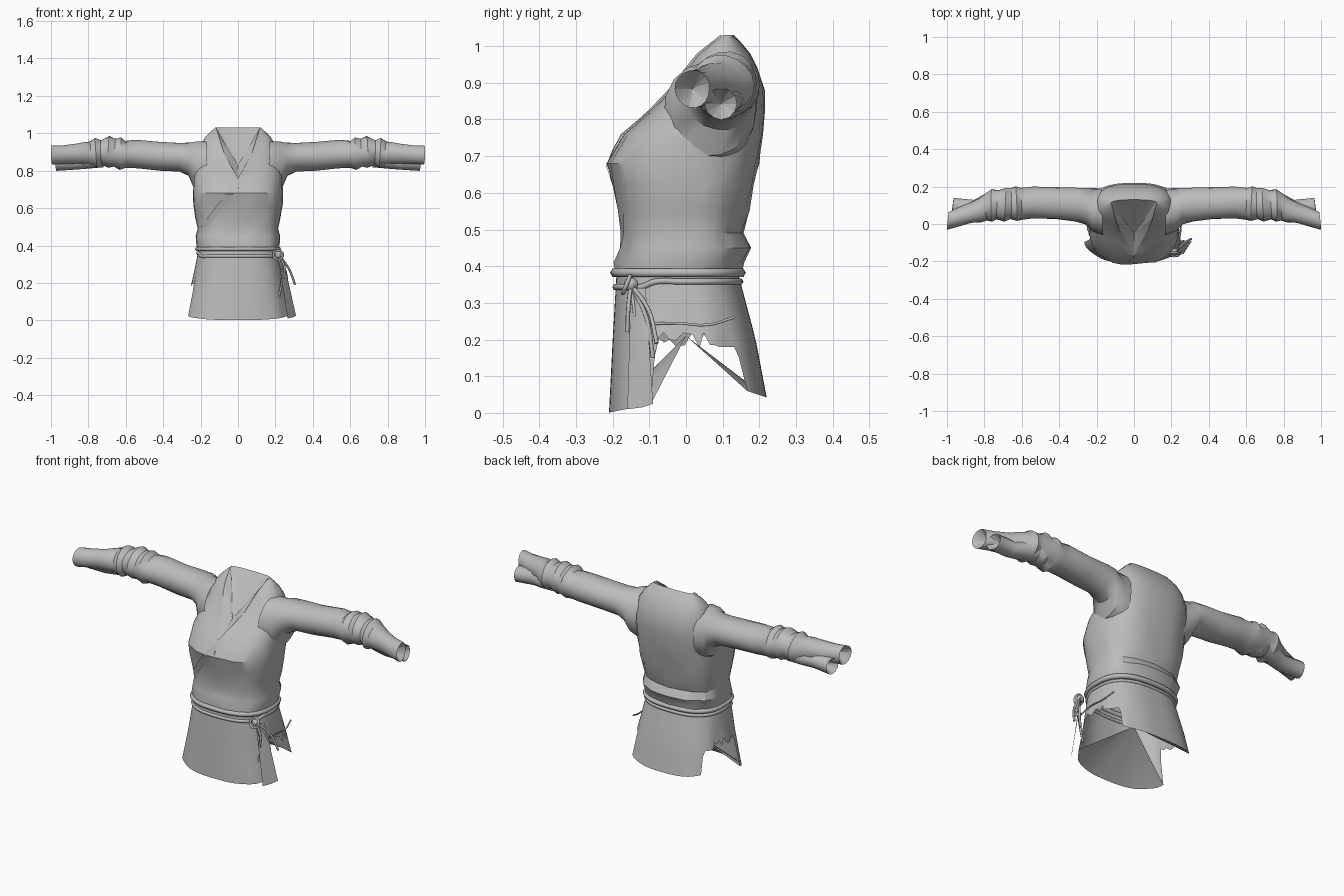
import bpy, bmesh, math, random
from mathutils import Vector

random.seed(4)
if "Cube" in bpy.data.objects:
    bpy.data.objects.remove(bpy.data.objects["Cube"])

cloth = bpy.data.materials.new("grey_cloth")
cloth.use_nodes = True
cloth.diffuse_color = (0.5, 0.5, 0.5, 1)
cloth.node_tree.nodes["Principled BSDF"].inputs["Base Color"].default_value = (0.5, 0.5, 0.5, 1)


def finish(obj, angle=30):
    obj.data.materials.append(cloth)
    bpy.ops.object.select_all(action="DESELECT")
    obj.select_set(True)
    bpy.context.view_layer.objects.active = obj
    bpy.ops.object.shade_smooth_by_angle(angle=math.radians(angle))


def loft(name, rings, closed=True, angle=30):
    """Skin a list of equal-length point rings."""
    bm = bmesh.new()
    rows = [[bm.verts.new(p) for p in ring] for ring in rings]
    for a, b in zip(rows, rows[1:]):
        n = len(a)
        for i in range(n if closed else n - 1):
            j = (i + 1) % n
            bm.faces.new((a[i], a[j], b[j], b[i]))
    bmesh.ops.remove_doubles(bm, verts=bm.verts, dist=0.0005)
    bmesh.ops.recalc_face_normals(bm, faces=bm.faces)
    mesh = bpy.data.meshes.new(name)
    bm.to_mesh(mesh)
    bm.free()
    obj = bpy.data.objects.new(name, mesh)
    bpy.context.collection.objects.link(obj)
    finish(obj, angle)


def fan(name, loop, apex, closed=True):
    """Join an edge to one point with radiating folds."""
    loft(name, [loop, [apex] * len(loop)], closed, angle=15)


def cord(name, points, radius=0.005, cyclic=False):
    curve = bpy.data.curves.new(name, "CURVE")
    curve.dimensions = "3D"
    curve.bevel_depth = radius
    curve.bevel_resolution = 1
    curve.resolution_u = 4
    curve.use_fill_caps = True
    spline = curve.splines.new("BEZIER")
    spline.bezier_points.add(len(points) - 1)
    for bp, p in zip(spline.bezier_points, points):
        bp.co = p
        bp.handle_left_type = bp.handle_right_type = "AUTO"
    spline.use_cyclic_u = cyclic
    obj = bpy.data.objects.new(name, curve)
    bpy.context.collection.objects.link(obj)
    obj.data.materials.append(cloth)


P = 0.77  # squareness of the body section


def spow(v):
    return math.copysign(abs(v) ** P, v)


def oval(a, y0, y1, t):
    """Point on a squarish oval; t = 0 is the front centre."""
    return a * spow(math.sin(t)), (y0 + y1) / 2 - (y1 - y0) / 2 * spow(math.cos(t))


def lerp_rows(rows, key):
    """Interpolate rows sorted by their first value."""
    for r, s in zip(rows, rows[1:]):
        if key <= s[0]:
            f = max(0, (key - r[0]) / (s[0] - r[0]))
            return [u + (v - u) * f for u, v in zip(r, s)]
    return rows[-1]


# Torso: height, half width, front, back, half neck gap
TORSO = [
    (0.37, 0.215, -0.19, 0.145, 0), (0.41, 0.222, -0.195, 0.155, 0),
    (0.45, 0.225, -0.18, 0.172, 0), (0.49, 0.215, -0.178, 0.155, 0),
    (0.55, 0.228, -0.185, 0.17, 0), (0.62, 0.238, -0.2, 0.185, 0),
    (0.68, 0.24, -0.215, 0.2, 0), (0.76, 0.238, -0.17, 0.21, 0.004),
    (0.82, 0.23, -0.1, 0.215, 0.035), (0.88, 0.215, -0.045, 0.215, 0.067),
    (0.94, 0.2, 0.0, 0.195, 0.095), (0.98, 0.175, 0.03, 0.175, 0.107),
    (1.01, 0.145, 0.065, 0.15, 0.115), (1.03, 0.122, 0.09, 0.13, 0.118)]
rings = []
for z, a, y0, y1, gap in TORSO:
    t0 = math.asin((gap / a) ** (1 / P))
    ring = []
    for i in range(33):
        t = t0 + (2 * math.pi - 2 * t0) * i / 32
        x, y = oval(a, y0, y1, t)
        dent = 0.006 * random.uniform(-1, 1) if gap == 0 and 0 < i < 32 else 0
        ring.append((x * (1 + dent), y + dent, z))
    rings.append(ring)
loft("tunic_body", rings, closed=False, angle=30)

# Lining inside the V of the neck
neck = rings[7:]
fan("neck_lining", [r[0] for r in neck] + neck[-1] + [r[-1] for r in reversed(neck)], (0, -0.05, 0.83))


def front_y(x, z):
    _, a, y0, y1, _ = lerp_rows(TORSO, z)
    t = math.asin(min(1, abs(x) / a) ** (1 / P))
    return oval(a, y0, y1, t)[1]


# Wrapped collar edges following the chest
def collar(name, path, width):
    strips = []
    for (x0, z0), (x1, z1) in zip(path, path[1:]):
        for k in range(7):
            x, z = x0 + (x1 - x0) * k / 6, z0 + (z1 - z0) * k / 6
            wide = width * min(1, (1.035 - z) * 8)
            strips.append([(x + wide * w, front_y(x + wide * w, z) - 0.003 - 0.004 * (1 - w), z)
                           for w in (0, 0.5, 1)])
    loft(name, strips, closed=False)


collar("wrap_edge", [(0.116, 1.03), (0.07, 0.88), (0.0, 0.76), (-0.2, 0.5)], 0.04)
collar("under_edge", [(-0.116, 1.03), (-0.07, 0.88), (-0.005, 0.77)], -0.03)

# Skirt: long front and back panels, cut short and ragged at both sides
SKIRT = [(0, 0.29, -0.21, 0.228), (0.2, 0.245, -0.2, 0.19), (0.37, 0.213, -0.19, 0.145)]
HEM = [(-0.21, 0), (-0.09, 0.025), (-0.08, 0.2), (0.09, 0.2),
       (0.1, 0.18), (0.155, 0.18), (0.165, 0.06), (0.22, 0.04)]
COLS, STEPS = 96, 7
skirt = [[] for _ in range(STEPS + 1)]
for i in range(COLS):
    t = 2 * math.pi * i / COLS
    hem = lerp_rows(HEM, oval(0.26, -0.205, 0.215, t)[1])[1]
    if 0.19 < hem < 0.21:
        hem += random.uniform(-0.025, 0.025)
    for s in range(STEPS + 1):
        z = 0.37 + (hem - 0.37) * s / STEPS
        _, a, y0, y1 = lerp_rows(SKIRT, z)
        x, y = oval(a, y0, y1, t)
        pleat = 1 + 0.015 * math.sin(t * 11) * (s / STEPS) ** 2
        skirt[s].append((x * pleat, y, z))
loft("skirt", skirt, angle=25)

# Linings of the two long panels, gathered to one point; the sides stay open
for name, sign in (("front_lining", -1), ("back_lining", 1)):
    edge = sorted(p for p in skirt[-1] if p[2] < 0.075 and p[1] * sign > 0)
    fan(name, edge, (0, 0, 0.21), closed=False)

# Belt: a rolled band with a thinner one below
for name, z, r, grow, sag in (("belt_upper", 0.382, 0.013, 0.002, 0), ("belt_lower", 0.358, 0.009, 0, 0.015)):
    pts = []
    for i in range(24):
        x, y = oval(0.215 + grow, -0.192 - grow, 0.148 + grow, 2 * math.pi * i / 24)
        pts.append((x, y, z - sag * (y < -0.1)))
    cord(name, pts, r, True)

# Sleeves: x, bottom, top, front, back
SLEEVE = [
    (0.17, 0.67, 0.96, -0.06, 0.19), (0.23, 0.7, 0.955, -0.04, 0.19),
    (0.26, 0.77, 0.95, 0.0, 0.195), (0.31, 0.795, 0.95, 0.015, 0.195),
    (0.42, 0.8, 0.955, 0.025, 0.195), (0.54, 0.81, 0.965, 0.03, 0.2),
    (0.6, 0.815, 0.96, 0.025, 0.195), (0.63, 0.805, 0.98, 0.015, 0.2),
    (0.66, 0.82, 0.97, 0.025, 0.19), (0.69, 0.815, 0.985, 0.015, 0.195),
    (0.73, 0.83, 0.965, 0.025, 0.18), (0.76, 0.815, 0.975, 0.01, 0.185),
    (0.79, 0.825, 0.955, 0.02, 0.165), (0.82, 0.83, 0.955, 0.01, 0.14),
    (0.87, 0.835, 0.945, 0.005, 0.115), (0.94, 0.835, 0.935, -0.015, 0.09),
    (0.995, 0.832, 0.935, -0.03, 0.065)]
DRAPE = [
    (0.72, 0.82, 0.93, 0.06, 0.17), (0.8, 0.81, 0.91, 0.045, 0.155),
    (0.86, 0.805, 0.89, 0.04, 0.13), (0.97, 0.8, 0.885, 0.05, 0.14)]


def tube(name, rows, side, n, wobble):
    out = []
    for k, (x, z0, z1, y0, y1) in enumerate(rows):
        ring = []
        for i in range(n):
            t = 2 * math.pi * i / n
            r = 1 + wobble * math.sin(3 * t + k * 1.9)
            ring.append((side * (x + wobble * 0.2 * math.cos(t + k)),
                         (y0 + y1) / 2 + r * (y1 - y0) / 2 * math.cos(t),
                         (z0 + z1) / 2 + r * (z1 - z0) / 2 * math.sin(t)))
        out.append(ring)
    loft(name, out, angle=35)
    # folded lining set back inside the opening
    centre = sum((Vector(p) for p in out[-1]), Vector()) / n
    fan(name + "_lining", out[-1], centre - Vector((side * 0.06, 0, 0)))


for side, label in ((1, "left"), (-1, "right")):
    tube(label + "_sleeve", SLEEVE, side, 18, 0.025)
    tube(label + "_cuff_drape", DRAPE, side, 12, 0.03)

# Belt knot, hanging cords and cloth strip on the left hip
K = Vector((0.215, -0.15, 0.35))
bpy.ops.mesh.primitive_uv_sphere_add(segments=10, ring_count=6, radius=0.02, location=K)
bpy.context.object.name = "belt_knot"
finish(bpy.context.object)
cord("knot_loop", [K + Vector((0.026 * math.cos(a), -0.012 + 0.01 * math.sin(a), 0.024 * math.sin(a)))
                   for a in (0, 1.57, 3.14, 4.71)], 0.006, True)
for i, (dx, dy, dz) in enumerate(((0.0, 0.02, -0.25), (0.05, 0.06, -0.2), (0.09, 0.07, -0.16), (0.03, -0.01, -0.13))):
    cord("hanging_cord_%d" % (i + 1),
         [K, K + Vector((dx * 0.4 + 0.02, dy * 0.7, dz * 0.45)), K + Vector((dx, dy, dz))], 0.006)
cord("hip_cord", [(0.235, -0.13, 0.24), (0.25, -0.03, 0.245), (0.25, 0.06, 0.24), (0.235, 0.13, 0.26)], 0.004)
strip = [[(0.215 + 0.05 * f, -0.15 - 0.01 * f, 0.34 - 0.33 * f),
          (0.235 + 0.055 * f, -0.13 + 0.01 * f, 0.34 - 0.325 * f),
          (0.24 + 0.07 * f, -0.11 + 0.02 * f, 0.34 - 0.315 * f)] for f in (0, 0.35, 0.7, 1)]
loft("hanging_strip", strip, closed=False)
